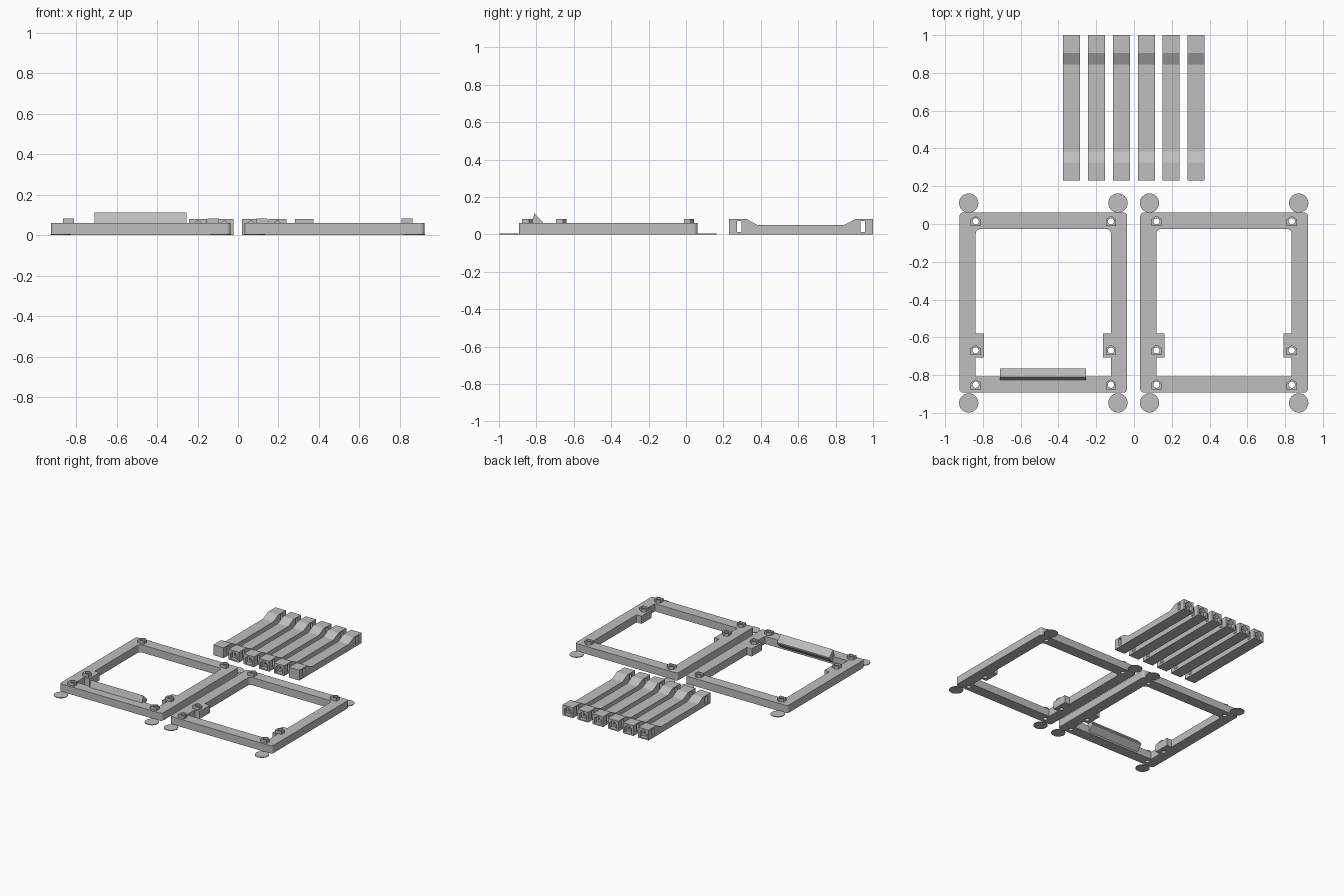
import bpy
import bmesh
import math
from mathutils import Matrix

if "Cube" in bpy.data.objects:
    bpy.data.objects.remove(bpy.data.objects["Cube"], do_unlink=True)

grey = bpy.data.materials.new("plain_grey")
grey.use_nodes = True
grey.diffuse_color = (0.52, 0.52, 0.52, 1)
grey.node_tree.nodes["Principled BSDF"].inputs["Base Color"].default_value = (0.52, 0.52, 0.52, 1)

TO_X = Matrix(((0, 0, 1, 0), (1, 0, 0, 0), (0, 1, 0, 0), (0, 0, 0, 1)))   # outline (y, z), depth x
TO_Y = Matrix(((1, 0, 0, 0), (0, 0, 1, 0), (0, 1, 0, 0), (0, 0, 0, 1)))   # outline (x, z), depth y


def prism(name, outline, low, high, turn=Matrix()):
    """Extrude a flat outline from low to high, then turn it to another axis."""
    bm = bmesh.new()
    base = bm.faces.new([bm.verts.new((a, b, low)) for a, b in outline])
    top = bmesh.ops.extrude_face_region(bm, geom=[base])
    moved = [v for v in top["geom"] if isinstance(v, bmesh.types.BMVert)]
    bmesh.ops.translate(bm, verts=moved, vec=(0, 0, high - low))
    bm.transform(turn)
    bmesh.ops.recalc_face_normals(bm, faces=bm.faces)
    mesh = bpy.data.meshes.new(name)
    bm.to_mesh(mesh)
    bm.free()
    mesh.materials.append(grey)
    obj = bpy.data.objects.new(name, mesh)
    bpy.context.collection.objects.link(obj)
    return obj


def rect(x0, x1, y0, y1):
    return [(x0, y0), (x1, y0), (x1, y1), (x0, y1)]


def rounded(x0, x1, y0, y1, low_r, high_r, steps=6):
    """Rectangle outline with one radius for the low and one for the high corners."""
    points = []
    corners = ((x0, y0, low_r, 1, 1, 180), (x1, y0, low_r, -1, 1, 270),
               (x1, y1, high_r, -1, -1, 0), (x0, y1, high_r, 1, -1, 90))
    for x, y, r, sx, sy, start in corners:
        if r == 0:
            points.append((x, y))
            continue
        for i in range(steps + 1):
            a = math.radians(start + 90 * i / steps)
            points.append((x + sx * r + r * math.cos(a), y + sy * r + r * math.sin(a)))
    return points


def circle(x, y, r, sides=32):
    return [(x + r * math.cos(math.tau * i / sides), y + r * math.sin(math.tau * i / sides))
            for i in range(sides)]


def house(x, y, half, down, shoulder, peak):
    return [(x - half, y - down), (x + half, y - down), (x + half, y + shoulder),
            (x, y + peak), (x - half, y + shoulder)]


def combine(obj, tools, operation):
    """Apply booleans to the part and remove the helper shapes."""
    for tool in tools:
        tool.hide_render = True
        mod = obj.modifiers.new("bool", "BOOLEAN")
        mod.operation = operation
        mod.solver = "EXACT"
        mod.object = tool
    graph = bpy.context.evaluated_depsgraph_get()
    mesh = bpy.data.meshes.new_from_object(obj.evaluated_get(graph))
    obj.modifiers.clear()
    obj.data = mesh
    for tool in tools:
        bpy.data.objects.remove(tool, do_unlink=True)


# Two open frames with lugs, keyed pegs, screw holes and corner discs
TOP = 0.06
for side, cx in (("right", -0.48), ("left", 0.477)):
    frame = prism(side + "_frame", rounded(cx - 0.444, cx + 0.444, -0.893, 0.061, 0.02, 0.02), 0, TOP)
    opening = prism("opening", rounded(cx - 0.358, cx + 0.358, -0.807, -0.026, 0, 0.025), -0.1, 0.2)
    combine(frame, [opening], "DIFFERENCE")

    extras, holes = [], []
    for s in (-1, 1):
        xs = sorted((cx + s * 0.315, cx + s * 0.37))
        extras.append(prism("lug", rect(*xs, -0.706, -0.58), 0, TOP))
    spots = [(cx + s * 0.358, y) for s in (-1, 1) for y in (0.014, -0.669, -0.851)]
    for x, y in spots:
        extras.append(prism("peg", house(x, y, 0.0275, 0.025, 0.011, 0.029), 0.04, 0.083))
        holes.append(prism("hole", circle(x, y, 0.0165, 24), -0.1, 0.2))
    combine(frame, extras, "UNION")
    combine(frame, holes, "DIFFERENCE")

    for s, end in ((-1, "right"), (1, "left")):
        for y, where in ((0.111, "back"), (-0.947, "front")):
            prism(f"{side}_frame_{where}_{end}_disc", circle(cx + s * 0.395, y, 0.051), 0, 0.005)

# Wedge-shaped catch on the front rail of the right frame
prism("catch_wedge", [(-0.827, 0.058), (-0.81, 0.112), (-0.765, 0.065), (-0.765, 0.055), (-0.808, 0.012)],
      -0.71, -0.255, TO_X)

# Six bars with raised ends, keyed sockets, screw holes and nut slots
PROFILE = [(0.23, 0), (1, 0), (1, 0.081), (0.905, 0.081), (0.845, 0.05),
           (0.383, 0.05), (0.325, 0.081), (0.23, 0.081)]
for i, x in enumerate((-0.33, -0.198, -0.067, 0.065, 0.195, 0.327)):
    bar = prism(f"bar_{i + 1}", PROFILE, x - 0.045, x + 0.045, TO_X)
    cuts = []
    for end, inward in ((0.23, 1), (1, -1)):
        def span(a, b):
            return sorted((end + inward * a, end + inward * b))
        cuts.append(prism("socket", house(x, 0.037, 0.03, 0.027, 0.013, 0.036), *span(-0.05, 0.028), TO_Y))
        cuts.append(prism("screw_hole", circle(x, 0.037, 0.0165, 24), *span(0.01, 0.085), TO_Y))
        cuts.append(prism("nut_slot", rect(*span(0.042, 0.067), 0.014, 0.072), x - 0.1, x + 0.1, TO_X))
    combine(bar, cuts, "DIFFERENCE")
